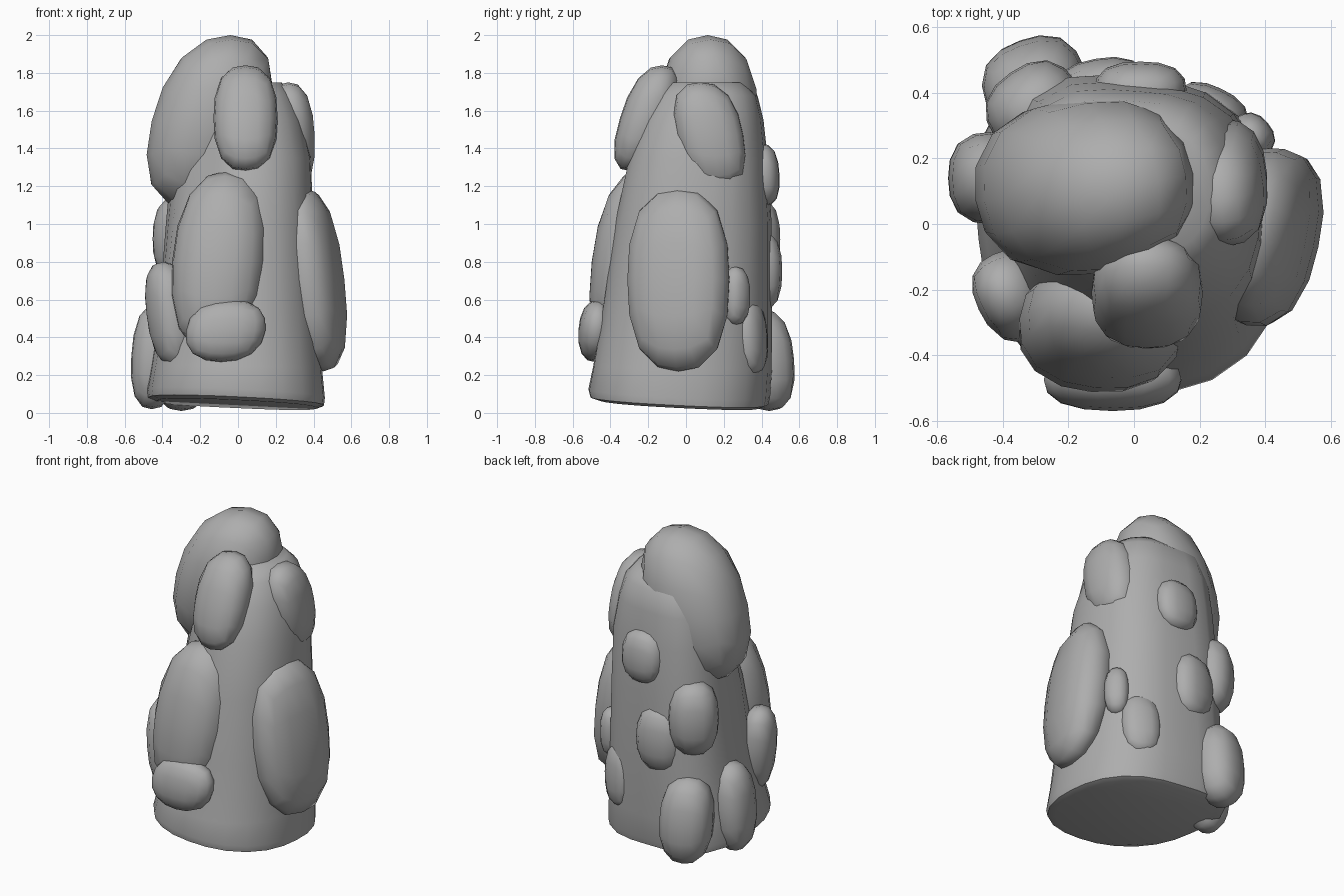
import bpy, bmesh, math

if "Cube" in bpy.data.objects:
    bpy.data.objects.remove(bpy.data.objects["Cube"])

STONE = bpy.data.materials.new("stone")
STONE.diffuse_color = (0.42, 0.42, 0.42, 1)
STONE.use_nodes = True
STONE.node_tree.nodes["Principled BSDF"].inputs["Base Color"].default_value = STONE.diffuse_color


def finish(bm, name, angle):
    bmesh.ops.recalc_face_normals(bm, faces=bm.faces)
    me = bpy.data.meshes.new(name)
    bm.to_mesh(me)
    bm.free()
    me.materials.append(STONE)
    ob = bpy.data.objects.new(name, me)
    bpy.context.collection.objects.link(ob)
    bpy.ops.object.select_all(action='DESELECT')
    ob.select_set(True)
    bpy.context.view_layer.objects.active = ob
    bpy.ops.object.shade_smooth_by_angle(angle=math.radians(angle))
    return ob


def boulder(name, c, r, shear=(0, 0), yaw=0, p=2.5):
    """Rounded, slightly blocky stone: subdivided cube pushed to a superellipsoid."""
    bm = bmesh.new()
    bmesh.ops.create_cube(bm, size=2)
    bmesh.ops.subdivide_edges(bm, edges=bm.edges[:], cuts=3, use_grid_fill=True)
    ca, sa = math.cos(math.radians(yaw)), math.sin(math.radians(yaw))
    for v in bm.verts:
        d = [math.tan(k * math.pi / 4) for k in v.co]
        n = sum(abs(k) ** p for k in d) ** (1 / p)
        x, y, z = (k / n * s for k, s in zip(d, r))
        v.co = (c[0] + x * ca - y * sa + shear[0] * z,
                c[1] + x * sa + y * ca + shear[1] * z, c[2] + z)
    return finish(bm, name, 50)


def bump(a, centre, width):
    return math.exp(-((math.degrees(a) - centre) / width) ** 2)


# Tapered core column: z, x min, x max, y min, y max, floor tilt, front-left cut
rings = [
    (0.045, -0.42, 0.42, -0.46, 0.39, 1, 0.05),
    (0.06, -0.465, 0.455, -0.51, 0.42, 1, 0.05),
    (0.10, -0.47, 0.46, -0.52, 0.43, 1, 0.05),
    (0.24, -0.45, 0.445, -0.495, 0.44, 0.3, 0.06),
    (0.60, -0.40, 0.42, -0.44, 0.44, 0, 0.10),
    (1.00, -0.37, 0.40, -0.385, 0.44, 0, 0.18),
    (1.35, -0.34, 0.385, -0.31, 0.42, 0, 0.35),
    (1.55, -0.31, 0.34, -0.24, 0.40, 0, 0.40),
    (1.68, -0.27, 0.29, -0.17, 0.37, 0, 0.40),
    (1.75, -0.20, 0.23, -0.10, 0.30, 0, 0.35),
]
SEG = 24
bm = bmesh.new()
loops = []
for z, x0, x1, y0, y1, tilt, cut in rings:
    loop = []
    for i in range(SEG):
        a = 2 * math.pi * i / SEG
        c, s = math.cos(a), math.sin(a)
        n = (abs(c) ** 2.4 + abs(s) ** 2.4) ** (1 / 2.4)
        n /= 1 + 0.16 * bump(a, 135, 28)      # fuller back-left corner
        n *= 1 + cut * bump(a, 228, 30)       # slimmer front-left corner
        x = (x0 + x1) / 2 + (x1 - x0) / 2 * c / n
        y = (y0 + y1) / 2 + (y1 - y0) / 2 * s / n
        loop.append(bm.verts.new((x, y, z - tilt * 0.05 * (x + y))))
    loops.append(loop)
for a, b in zip(loops, loops[1:]):
    for i in range(SEG):
        j = (i + 1) % SEG
        bm.faces.new((a[i], a[j], b[j], b[i]))
bm.faces.new(loops[0])
bm.faces.new(loops[-1])
finish(bm, "core_column", 50)

# Boulders bulging out of the column: centre, radii, lean, yaw
boulder("top_boulder", (-0.15, 0.115, 1.545), (0.31, 0.27, 0.455), (0.24, 0.0), 8, 2.3)
boulder("front_top_boulder", (0.04, -0.21, 1.56), (0.17, 0.14, 0.28), (0.0, 0.3))
boulder("right_top_boulder", (0.28, 0.125, 1.47), (0.125, 0.18, 0.28), (-0.05, -0.18), 5)
boulder("right_large_boulder", (0.40, -0.04, 0.705), (0.15, 0.275, 0.485), (-0.11, 0.0), -12)
boulder("front_large_boulder", (-0.10, -0.31, 0.80), (0.25, 0.19, 0.48), (0.08, 0.12), -5, 2.3)
boulder("front_small_boulder", (-0.065, -0.475, 0.435), (0.21, 0.095, 0.165), (0.15, 0.06), 0, 2.3)
boulder("front_left_boulder", (-0.36, -0.22, 0.52), (0.115, 0.14, 0.28), (-0.12, 0.05), 25)
boulder("left_back_boulder", (-0.30, 0.35, 0.92), (0.15, 0.135, 0.235), (0.0, 0.0), 35)
boulder("left_low_boulder", (-0.44, 0.14, 0.30), (0.125, 0.14, 0.28), (0.06, 0.0))
boulder("back_low_boulder", (-0.30, 0.42, 0.28), (0.16, 0.145, 0.27), (0.0, -0.08), 20)
boulder("back_middle_boulder", (-0.10, 0.40, 0.75), (0.15, 0.105, 0.21), (0.0, 0.0), 10)
boulder("back_upper_boulder", (0.02, 0.41, 1.26), (0.14, 0.085, 0.165), (0.0, -0.05))
boulder("right_small_boulder", (0.35, 0.26, 0.62), (0.075, 0.075, 0.155), (0.0, 0.0), 40)
boulder("right_back_boulder", (0.23, 0.335, 0.40), (0.12, 0.085, 0.205), (0.0, -0.05), -25)
